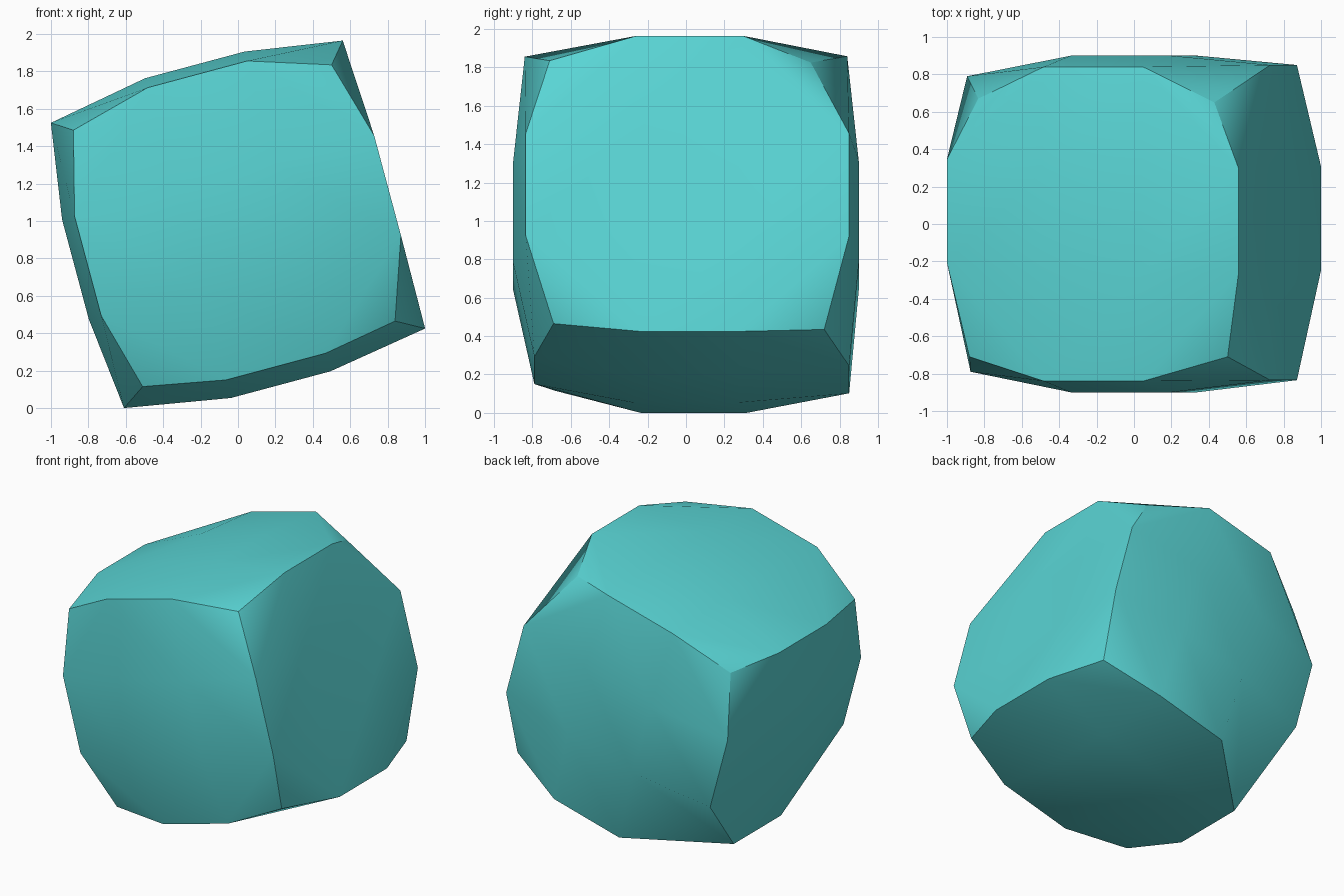
import bpy, bmesh, math
from mathutils import Matrix, Vector

if "Cube" in bpy.data.objects:
    bpy.data.objects.remove(bpy.data.objects["Cube"])

TILT = math.radians(15)
STEPS = (-3, -1, 1, 3)      # four grid points along every cube edge
INNER = 0.275               # in-face position of the middle grid points

# Face bulge distances, by (axis, sign)
BULGE = {(0, -1): 0.90, (0, 1): 0.82, (1, -1): 0.90,
         (1, 1): 0.90, (2, -1): 0.88, (2, 1): 0.89}

# Edge positions by sign triple (0 = the direction the edge runs in)
EDGE = {
    (0, -1, 1): (0, -.84, .838), (0, -1, -1): (0, -.79, -.78),
    (0, 1, 1): (0, .84, .84), (0, 1, -1): (0, .85, -.83),
    (-1, -1, 0): (-.831, -.79, 0), (1, -1, 0): (.828, -.835, 0),
    (-1, 1, 0): (-.85, .79, 0), (1, 1, 0): (.828, .85, 0),
    (-1, 0, 1): (-.824, .07, .79), (1, 0, 1): (.797, .02, .811),
    (-1, 0, -1): (-.841, .04, -.784), (1, 0, -1): (.824, .03, -.79),
}

# Pulled-in corners
CORNER = {
    (-1, -1, 1): (-.718, -.71, .721), (1, -1, 1): (.706, -.71, .701),
    (1, -1, -1): (.679, -.69, -.71), (-1, -1, -1): (-.715, -.68, -.699),
    (1, 1, 1): (.635, .65, .71), (-1, 1, 1): (-.68, .67, .68),
    (1, 1, -1): (.70, .72, -.747),
}


def position(key):
    signs = tuple(k // 3 if abs(k) == 3 else 0 for k in key)
    count = sum(map(abs, signs))
    if count == 3:
        return Vector(CORNER[signs])
    slide = Vector([0 if s else k * INNER for s, k in zip(signs, key)])
    if count == 2:
        return Vector(EDGE[signs]) + slide
    axis = next(i for i in range(3) if signs[i])
    slide[axis] = signs[axis] * BULGE[axis, signs[axis]]
    return slide


bm = bmesh.new()
layer = bm.faces.layers.int.new("side")
verts = {}


def vert(key):
    # the back-left-bottom corner is cut off: it folds into its neighbour
    if key == (-3, 3, -3):
        key = (-3, 1, -3)
    if key not in verts:
        verts[key] = bm.verts.new(position(key))
    return verts[key]


def add_face(loop, side):
    unique = list(dict.fromkeys(vert(k) for k in loop))
    if len(unique) > 2:
        bm.faces.new(unique)[layer] = side


# Six sides of three by three cells
for axis in range(3):
    for sign in (-1, 1):
        side = axis * 2 + (sign > 0)
        for i in range(3):
            for j in range(3):
                loop = []
                for a, b in ((0, 0), (1, 0), (1, 1), (0, 1)):
                    key = [0, 0, 0]
                    key[axis] = 3 * sign
                    key[(axis + 1) % 3] = STEPS[i + a]
                    key[(axis + 2) % 3] = STEPS[j + b]
                    loop.append(tuple(key))
                if sign < 0:
                    loop.reverse()
                tip = [n for n, k in enumerate(loop) if all(abs(c) == 3 for c in k)]
                if tip and loop[tip[0]] != (-3, 3, -3):
                    # corner cells fold across the diagonal facing the corner
                    n = tip[0]
                    loop = loop[n:] + loop[:n]
                    add_face([loop[0], loop[1], loop[3]], side)
                    add_face(loop[1:], side)
                else:
                    add_face(loop, side)

# Smooth sides with sharp borders between them
for f in bm.faces:
    f.smooth = True
for e in bm.edges:
    e.smooth = len({f[layer] for f in e.link_faces}) == 1

bmesh.ops.transform(bm, verts=bm.verts, matrix=Matrix.Translation((0, 0, 0.975))
                    @ Matrix.Rotation(-TILT, 4, 'Y'))
mesh = bpy.data.meshes.new("boulder")
bm.to_mesh(mesh)
bm.free()

mat = bpy.data.materials.new("turquoise")
mat.diffuse_color = (0.1, 0.66, 0.66, 1)
mat.use_nodes = True
mat.node_tree.nodes["Principled BSDF"].inputs["Base Color"].default_value = mat.diffuse_color
mesh.materials.append(mat)
bpy.context.collection.objects.link(bpy.data.objects.new("boulder", mesh))
